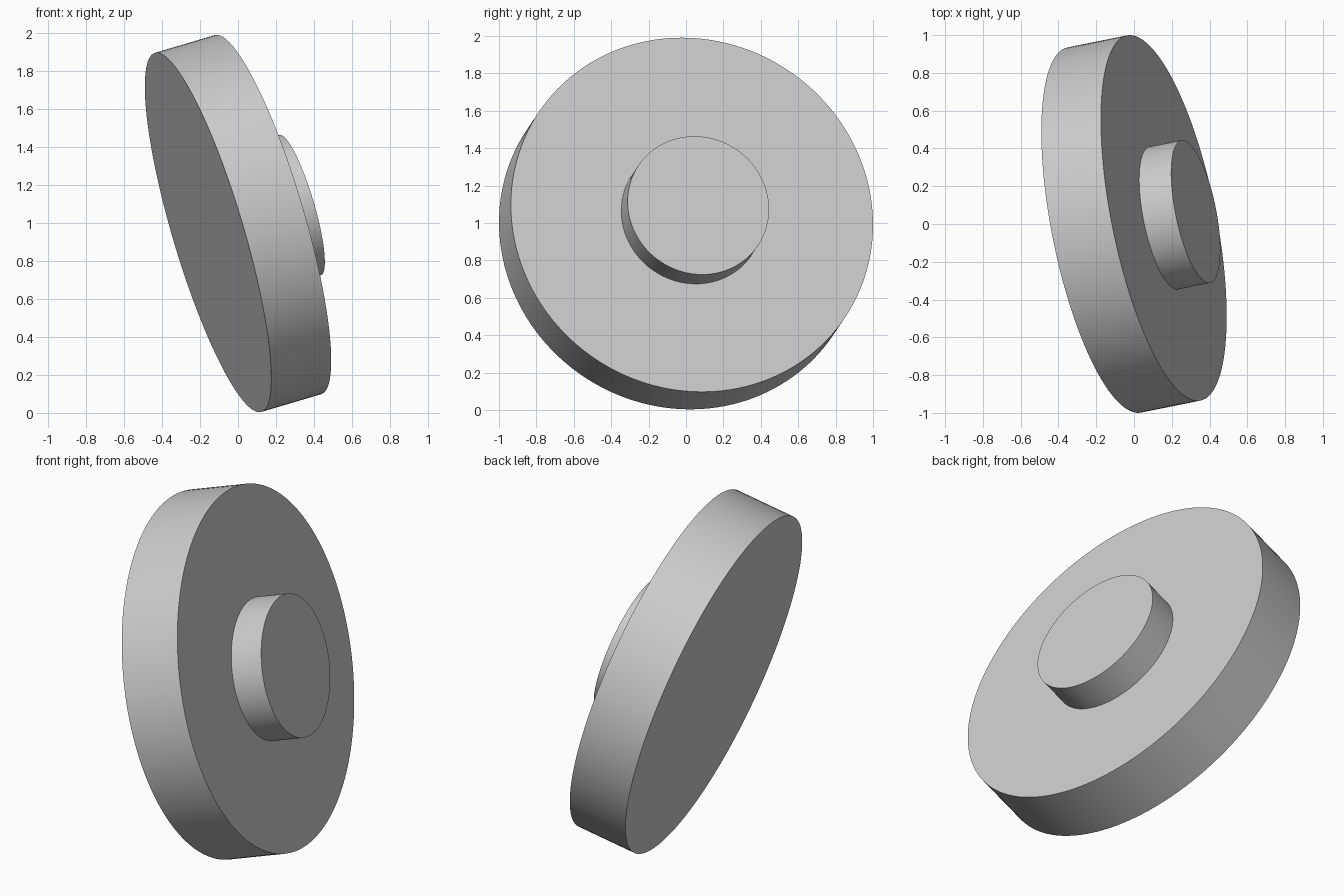
import bpy
from mathutils import Vector

cube = bpy.data.objects.get("Cube")
if cube:
    bpy.data.objects.remove(cube, do_unlink=True)

# Single grey finish
GREY = (0.6, 0.6, 0.6, 1.0)
grey = bpy.data.materials.new("grey")
grey.use_nodes = True
grey.diffuse_color = GREY
grey.node_tree.nodes["Principled BSDF"].inputs["Base Color"].default_value = GREY

# Shared tilted axis through the middle of the disc
AXIS = Vector((0.943, 0.19, 0.28)).normalized()
CENTRE = Vector((0, 0, 0.997))
DISC_THICKNESS = 0.335
HUB_HEIGHT = 0.18


def round_part(name, radius, start, end):
    """Cylinder between two distances along the shared axis."""
    bpy.ops.mesh.primitive_cylinder_add(
        vertices=128, radius=radius, depth=end - start,
        location=CENTRE + AXIS * (start + end) / 2,
        rotation=AXIS.to_track_quat('Z', 'Y').to_euler())
    part = bpy.context.object
    part.name = name
    part.data.materials.append(grey)
    bpy.ops.object.shade_smooth_by_angle()
    return part


# Wide disc, with a small hub standing on one face
half = DISC_THICKNESS / 2
round_part("disc", 0.986, -half, half)
round_part("hub", 0.385, half, half + HUB_HEIGHT)
